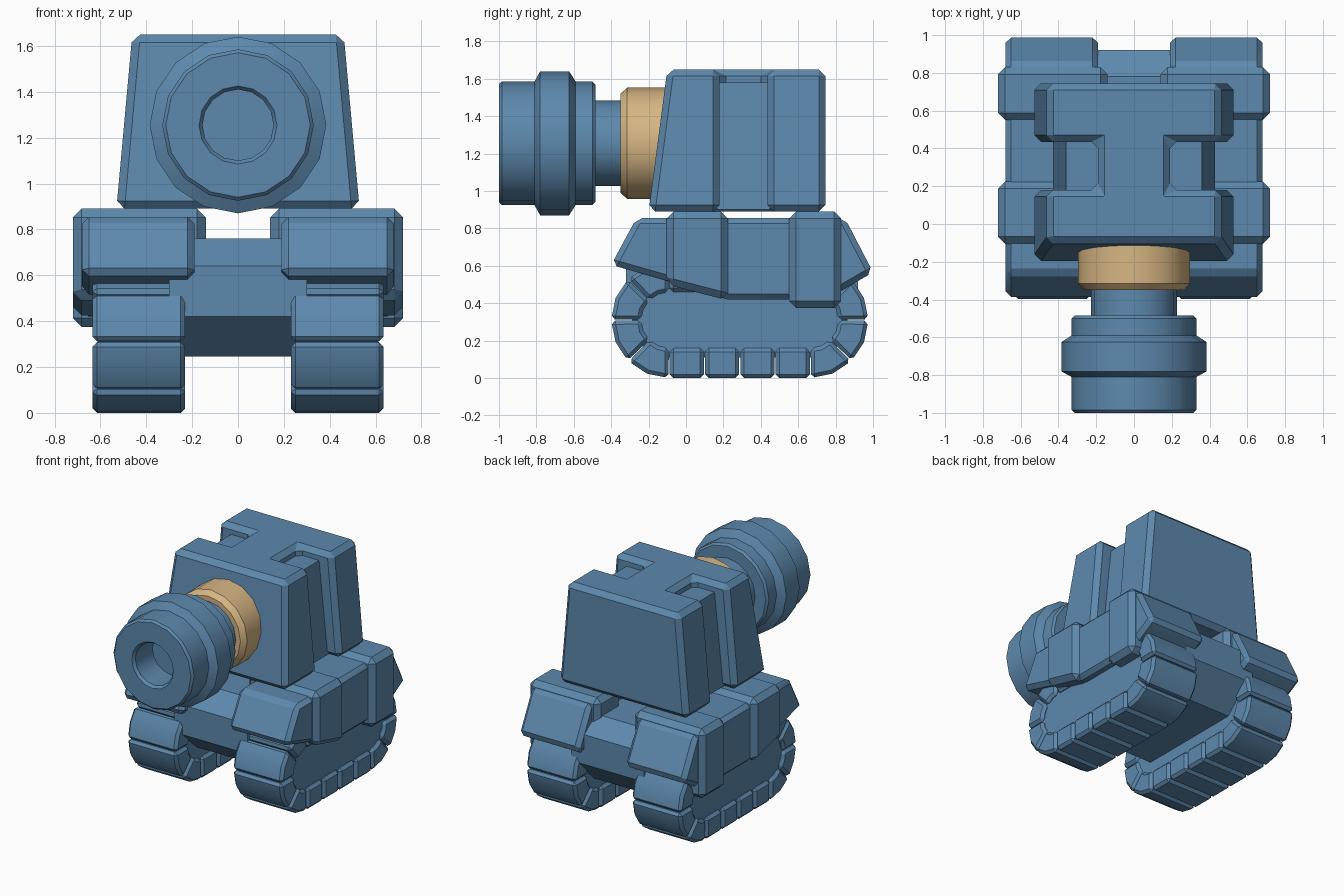
import bpy, bmesh, math

if "Cube" in bpy.data.objects:
    bpy.data.objects.remove(bpy.data.objects["Cube"])


def material(name, rgb):
    m = bpy.data.materials.new(name)
    m.diffuse_color = (*rgb, 1)
    m.use_nodes = True
    m.node_tree.nodes["Principled BSDF"].inputs["Base Color"].default_value = m.diffuse_color
    return m


BLUE = material("steel_blue", (0.11, 0.25, 0.42))
TAN = material("sand_tan", (0.68, 0.47, 0.23))


def finish(name, bm, mat=BLUE, bevel=0.0, smooth=30):
    bmesh.ops.recalc_face_normals(bm, faces=bm.faces)
    if bevel:
        edges = [e for e in bm.edges if e.calc_face_angle(0) > math.radians(28)]
        bmesh.ops.bevel(bm, geom=edges, offset=bevel, segments=1,
                        affect='EDGES', clamp_overlap=True)
        bmesh.ops.recalc_face_normals(bm, faces=bm.faces)
    me = bpy.data.meshes.new(name)
    bm.to_mesh(me)
    bm.free()
    me.materials.append(mat)
    me.shade_smooth()
    me.set_sharp_from_angle(angle=math.radians(smooth))
    ob = bpy.data.objects.new(name, me)
    bpy.context.collection.objects.link(ob)
    return ob


def loft(bm, a, b):
    """Closed solid between two matching point loops."""
    va = [bm.verts.new(p) for p in a]
    vb = [bm.verts.new(p) for p in b]
    n = len(va)
    bm.faces.new(va)
    bm.faces.new(vb)
    for i in range(n):
        j = (i + 1) % n
        bm.faces.new((va[i], va[j], vb[j], vb[i]))


def side_prism(name, profile, x0, x1, bevel):
    """Side profile of (y, z) points, extruded across x."""
    bm = bmesh.new()
    loft(bm, [(x0, y, z) for y, z in profile], [(x1, y, z) for y, z in profile])
    return finish(name, bm, bevel=bevel)


def lathe(name, profile, mat, sides=16, zc=1.255):
    """Profile of (radius, y) points, turned about the gun axis."""
    bm = bmesh.new()
    rings = []
    for r, y in profile:
        rings.append([bm.verts.new((r * math.cos(k * math.tau / sides), y,
                                    zc + r * math.sin(k * math.tau / sides)))
                      for k in range(sides)])
    for a, b in zip(rings, rings[1:]):
        for i in range(sides):
            j = (i + 1) % sides
            bm.faces.new((a[i], a[j], b[j], b[i]))
    bm.faces.new(rings[0])
    bm.faces.new(rings[-1])
    return finish(name, bm, mat)


# Gun barrel with hollow muzzle, and its collar
lathe("gun_barrel", [(0.155, -0.78), (0.155, -0.98), (0.17, -1.0), (0.315, -1.0),
                     (0.33, -0.985), (0.33, -0.81), (0.385, -0.78), (0.385, -0.625),
                     (0.33, -0.59), (0.33, -0.50), (0.315, -0.485), (0.228, -0.485),
                     (0.228, -0.3)], BLUE)
lathe("gun_collar", [(0.265, -0.35), (0.297, -0.315), (0.297, -0.05)], TAN)

# Turret: I-shaped plan, narrowing upwards, front face leaning back
half = [(0.53, -0.20), (0.53, 0.18), (0.19, 0.18), (0.19, 0.435), (0.53, 0.435), (0.53, 0.745)]
plan = half + [(-x, y) for x, y in reversed(half)]
bm = bmesh.new()
loft(bm, [(x, y, 0.89) for x, y in plan],
     [(x * 0.87 if abs(x) > 0.3 else x, -0.10 if y < 0 else y, 1.65) for x, y in plan])
finish("turret", bm, bevel=0.035)

# Recessed panels in the turret side notches
bm = bmesh.new()
plan = [(1, 0.165), (1, 0.45), (-1, 0.45), (-1, 0.165)]
loft(bm, [(0.43 * x, y, 0.9) for x, y in plan], [(0.36 * x, y, 1.58) for x, y in plan])
finish("turret_side_panels", bm)

# Hull between the tracks
side_prism("hull", [(-0.32, 0.42), (-0.32, 0.64), (-0.18, 0.76), (0.78, 0.76), (0.92, 0.66),
                    (0.92, 0.44), (0.72, 0.245), (-0.12, 0.245)], -0.3, 0.3, 0)

# Track path: stadium with two round ends
Y0, Y1, ZC, R_OUT, R_IN = -0.09, 0.665, 0.31, 0.31, 0.15


def arc(yc, a0, a1, r, n):
    return [(yc + r * math.cos(math.radians(a0 + (a1 - a0) * i / n)),
             ZC + r * math.sin(math.radians(a0 + (a1 - a0) * i / n))) for i in range(n + 1)]


pads = []
for i in range(4):
    w = (Y1 - Y0) / 4
    ya, yb = Y0 + i * w + 0.003, Y0 + (i + 1) * w - 0.003
    for s in (1, -1):
        pads.append([(ya, ZC + s * R_IN), (yb, ZC + s * R_IN),
                     (yb, ZC + s * R_OUT), (ya, ZC + s * R_OUT)])
    for yc, start in ((Y0, 90), (Y1, -90)):
        a0, a1 = start + 45 * i + 0.6, start + 45 * (i + 1) - 0.6
        pads.append(arc(yc, a0, a1, R_OUT, 2) + arc(yc, a1, a0, R_IN, 2))

for s, side in ((1, "right"), (-1, "left")):
    # Track pads and the wheel cover inside them
    bm = bmesh.new()
    for p in pads:
        loft(bm, [(s * 0.23, y, z) for y, z in p], [(s * 0.635, y, z) for y, z in p])
    finish(side + "_track_pads", bm, bevel=0.02)
    side_prism(side + "_track_core", arc(Y0, 90, 270, 0.2, 8) + arc(Y1, -90, 90, 0.2, 8),
               s * 0.25, s * 0.61, 0)

    # Fender over the track
    side_prism(side + "_fender", [(-0.40, 0.605), (-0.265, 0.855), (0.85, 0.855), (1.0, 0.565),
                                  (0.80, 0.45), (0.55, 0.42), (0.22, 0.42), (-0.10, 0.52)],
               s * 0.19, s * 0.68, 0.03)

    # Raised bands around the fender
    side_prism(side + "_front_band", [(-0.105, 0.50), (-0.105, 0.89), (0.225, 0.89), (0.225, 0.415)],
               s * 0.14, s * 0.72, 0.038)
    side_prism(side + "_rear_band", [(0.55, 0.375), (0.55, 0.89), (0.83, 0.89), (0.83, 0.375)],
               s * 0.14, s * 0.72, 0.038)
